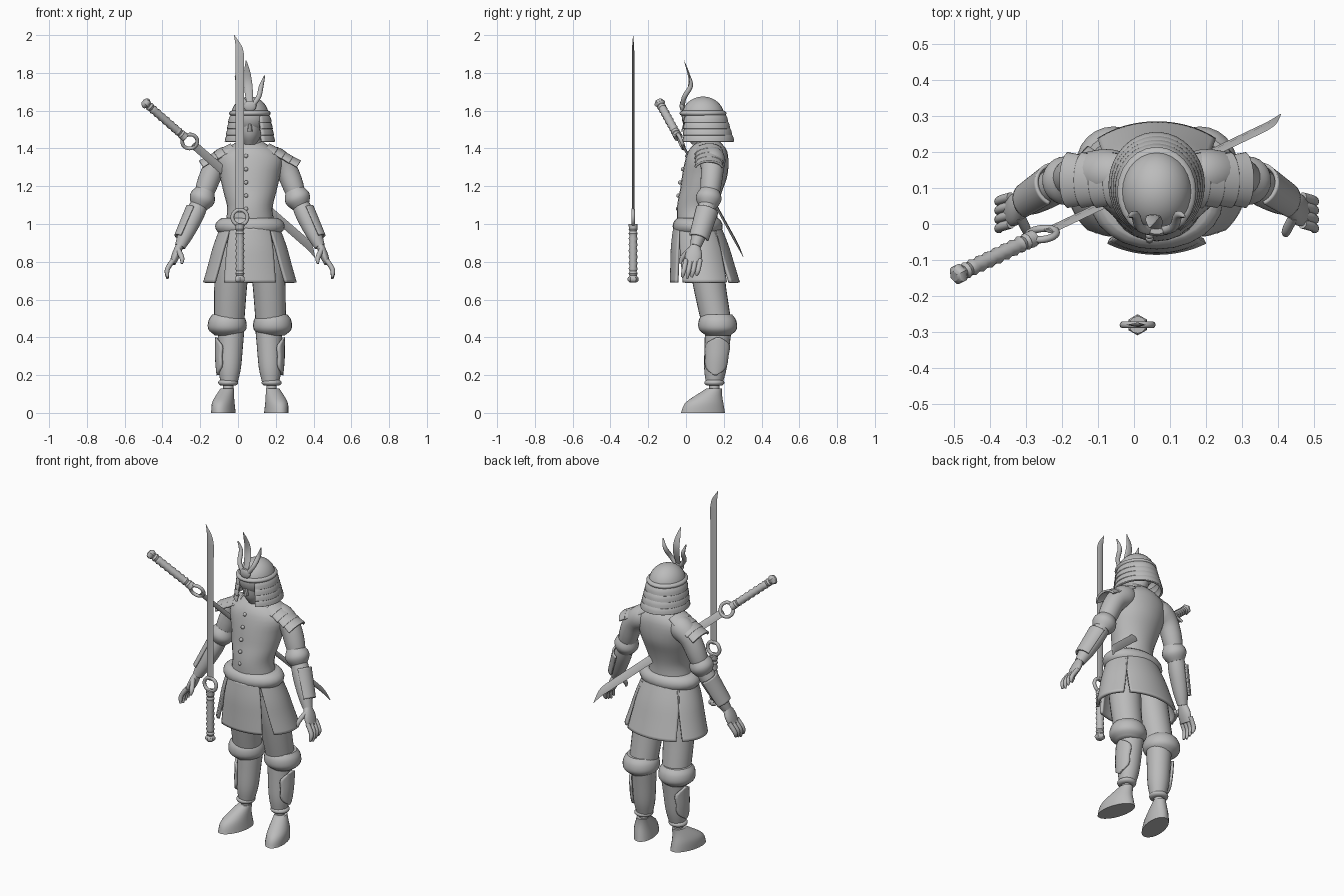
import bpy, bmesh
from math import sin, cos, pi, radians
from mathutils import Vector, Matrix

if "Cube" in bpy.data.objects:
    bpy.data.objects.remove(bpy.data.objects["Cube"])

grey = bpy.data.materials.new("plain_grey")
grey.use_nodes = True
grey.diffuse_color = (.5, .5, .5, 1)
grey.node_tree.nodes["Principled BSDF"].inputs["Base Color"].default_value = grey.diffuse_color

# The figure stands slightly to one side of the upright sword
body_place = Matrix.Translation((.063, 0, 0))


def finish(name, bm, mirror=False, thickness=0, place=body_place):
    bmesh.ops.recalc_face_normals(bm, faces=bm.faces)
    mesh = bpy.data.meshes.new(name)
    bm.to_mesh(mesh)
    bm.free()
    mesh.materials.append(grey)
    part = bpy.data.objects.new(name, mesh)
    bpy.context.collection.objects.link(part)
    part.matrix_world = place
    bpy.ops.object.select_all(action='DESELECT')
    part.select_set(True)
    bpy.context.view_layer.objects.active = part
    bpy.ops.object.shade_smooth_by_angle(angle=radians(40))
    if mirror:
        part.modifiers.new("mirror", 'MIRROR').use_mirror_merge = False
    if thickness:
        shell = part.modifiers.new("thickness", 'SOLIDIFY')
        shell.thickness = thickness
        shell.offset = 0


def sample(values, t):
    """Smooth curve through evenly spaced values, for t from start (0) to end (1)."""
    last = len(values) - 1
    i = min(int(t * last), last - 1)
    f = t * last - i
    before, a, b, after = (values[max(i - 1, 0)], values[i], values[i + 1], values[min(i + 2, last)])
    slope_a, slope_b = (b - before) / 2, (after - a) / 2
    ease = f * f * (3 - 2 * f)
    return a + (b - a) * ease + slope_a * (f * (1 - f) ** 2) - slope_b * (f * f * (1 - f))


def loft(name, spine, widths, depths=(1, 1), steps=12, sides=24, follow=False,
         facing=None, spread=None, yaw=0, **options):
    """Sweep an ellipse along a spine; facing and spread leave it an open shell."""
    bm = bmesh.new()
    spine = [Vector(p) for p in spine]
    rows = []
    for step in range(steps + 1):
        t = step / steps
        centre = sample(spine, t)
        up = Vector((0, 0, 1))
        if follow:
            up = (sample(spine, min(t + .01, 1)) - sample(spine, max(t - .01, 0))).normalized()
            up = -up if up.z < 0 else up
        back = Vector((0, 1, 0))
        back = (back - up * back.dot(up)).normalized()
        side = back.cross(up)
        side, back = side * cos(yaw) + back * sin(yaw), back * cos(yaw) - side * sin(yaw)
        width = sample(widths, t)
        depth = width * sample(depths, t)
        row = []
        for j in range(sides):
            angle = 2 * pi * j / sides
            if spread:
                angle = radians(facing + sample(spread, t) * (2 * j / (sides - 1) - 1))
            row.append(bm.verts.new(centre + side * width * cos(angle) + back * depth * sin(angle)))
        rows.append(row)
    for low, high in zip(rows, rows[1:]):
        for j in range(sides - 1 if spread else sides):
            k = (j + 1) % sides
            bm.faces.new((low[j], low[k], high[k], high[j]))
    if not spread:
        bm.faces.new(rows[0])
        bm.faces.new(rows[-1])
    finish(name, bm, **options)


def limb(name, spine, widths, depths=(1, 1), **options):
    """Mirrored part that follows its spine."""
    loft(name, spine, widths, depths, follow=True, mirror=True, **options)


def band(name, centre, radius, depth, height, bulge, **options):
    """Rounded horizontal roll around a centre."""
    middle, half = Vector(centre), Vector((0, 0, height / 2))
    swell = [radius + bulge * sin(pi * i / 6) for i in range(7)]
    loft(name, (middle - half, middle + half), swell, (depth, depth), **options)


def ellipsoid(name, centre, radii):
    bm = bmesh.new()
    bmesh.ops.create_uvsphere(bm, u_segments=28, v_segments=16, radius=1,
                              matrix=Matrix.LocRotScale(Vector(centre), None, Vector(radii)))
    finish(name, bm)


# Legs and feet
loft("foot", [(.14, .09, 0), (.14, .1, .06), (.12, .15, .13)], (.06, .055, .035), (2, 1.8, 1.2),
     yaw=radians(14), mirror=True)
limb("ankle", [(.115, .15, .1), (.115, .15, .16)], (.027, .027))
band("shin_cuff", (.115, .15, .16), .04, 1, .03, .013, mirror=True)
loft("shin", [(.11, .15, .16), (.1, .17, .43)], (.045, .06, .066, .07), mirror=True)
loft("shin_guard", [(.11, .155, .2), (.1, .17, .4)], (.06, .073, .078), facing=0,
     spread=(4, 50, 52, 52, 4), sides=9, mirror=True, thickness=.014)
loft("knee_puff", [(.12, .17, .41), (.12, .165, .52)], (.065, .1, .1, .08), mirror=True)
loft("trouser_leg", [(.11, .16, .48), (.1, .12, .7), (.08, .09, .93)], (.08, .085, .09, .085), mirror=True)

# Skirt of separate curved panels
for panel, facing, spread, paired in (("front", -90, 38, False), ("back", 90, 46, False), ("side", 0, 43, True)):
    loft("skirt_" + panel, [(0, .06, .98), (0, .1, .69)], (.15, .2, .24), (.8, .74), facing=facing,
         spread=(spread + 4, spread - 4), mirror=paired, thickness=.016)

# Jacket, belt and buttons
loft("jacket", [(0, .07, .9), (0, .06, 1.08), (0, .1, 1.26), (0, .12, 1.44)],
     (.15, .135, .12, .14, .16, .17, .06), (.8, .8, .9, .8, .75, .65, .9), steps=24)
loft("collar", [(0, .11, 1.41), (0, .1, 1.47)], (.066, .054))
band("belt", (0, .062, .988), .15, .72, .085, .034)
for i in range(5):
    ellipsoid("button", (-.02, -.043 + .003 * i * i, 1.08 + .07 * i), (.011, .011, .011))

# Arms with lapped shoulder plates and bracers
limb("sleeve", [(.09, .135, 1.36), (.19, .14, 1.29), (.26, .12, 1.11)], (.06, .07, .06, .055, .04))
limb("sleeve_cuff", [(.235, .125, 1.18), (.27, .115, 1.09)], (.05, .068, .045))
for i in range(4):
    inner = Vector((.075 + .04 * i, .122, 1.385 - .022 * i))
    limb("shoulder_plate", [inner + Vector((.045, 0, -.03)), inner], (.05, .044), (1.5, 1.5),
         facing=0, spread=(75, 75), thickness=.012)
limb("forearm", [(.26, .12, 1.12), (.37, .05, .88)], (.044, .05, .042, .028))
limb("bracer", [(.28, .11, 1.07), (.35, .065, .92)], (.058, .05), facing=10, spread=(75, 75), thickness=.01)
limb("palm", [(.37, .05, .89), (.41, .033, .79)], (.02, .022, .016), (1.2, 2, 2.4))
for i in range(4):
    y = .025 * i
    limb("finger", [(.405, y, .81), (.437, y - .01, .76), (.436, y - .02, .71 + .008 * abs(i - 1))],
         (.013, .013, .012, .006), sides=10)
limb("thumb", [(.38, .02, .865), (.36, -.02, .82), (.36, -.03, .79)], (.014, .013, .006), sides=10)

# Head and helmet
loft("masked_face", [(0, .085, 1.42), (0, .09, 1.6)], (.035, .06, .07, .07), (1.5, 1.4))
loft("nose", [(0, -.012, 1.49), (0, -.005, 1.54)], (.014, .007), sides=8)
ellipsoid("helmet_dome", (0, .09, 1.57), (.1, .113, .105))
band("helmet_brim", (0, .09, 1.586), .097, 1.13, .028, .013)
for i in range(4):
    top, radius = Vector((0, .097 + .004 * i, 1.575 - .034 * i)), .097 + .006 * i
    loft("neck_guard", [top, top - Vector((0, 0, .038))], (radius, radius + .009, radius + .013), (1.12, 1.1),
         facing=90, spread=(151, 151), sides=32, thickness=.012)
band("crest_base", (0, -.02, 1.625), .02, .4, .05, .014)
limb("crest_horn", [(0, -.02, 1.61), (.045, -.01, 1.67), (.06, .025, 1.73), (.078, .02, 1.785)],
     (.012, .013, .012, .003), sides=12)
loft("crest_plume", [(0, -.02, 1.62), (-.01, .02, 1.75), (-.02, -.01, 1.865)], (.012, .022, .018, .002), (.3, .3),
     sides=12, follow=True)


# Ring-guard sword, built upright from its pommel
def sword(label, place):
    def length(part, bottom, top, widths, **options):
        loft(label + part, [(0, 0, bottom), (0, 0, top)], widths, place=place, **options)

    length("_blade", .37, 1.2, (.022, .023), depths=(.3, .3), sides=4)
    loft(label + "_tip", [(0, 0, 1.2), (-.006, 0, 1.25), (-.03, 0, 1.31)], (.023, .017, .001), (.3, .3),
         sides=4, place=place)
    length("_grip", .02, .3, (.019, .024) * 11, steps=21, sides=12)
    length("_pommel", 0, .035, (.016, .028, .028, .018), sides=6, yaw=pi / 6)
    length("_collar", .28, .31, (.022, .024), sides=12)
    bpy.ops.mesh.primitive_torus_add(major_radius=.04, minor_radius=.01, major_segments=32, minor_segments=10)
    ring = bpy.context.object
    ring.name = label + "_ring_guard"
    ring.data.materials.append(grey)
    ring.matrix_world = place @ Matrix.Translation((0, 0, .345)) @ Matrix.Rotation(pi / 2, 4, 'X')
    bpy.ops.object.shade_smooth_by_angle(angle=radians(60))


sword("upright_sword", Matrix.Translation((.01, -.28, .69)))

# The second sword slants across the back with its edge turned up
along = Vector((.93, .445, -.81)).normalized()
flat = Vector((0, -1, -.3))
flat = (flat - along * flat.dot(along)).normalized()
turn = Matrix((flat.cross(along), flat, along)).transposed().to_4x4()
sword("back_sword", Matrix.Translation((-.5, -.145, 1.65)) @ turn)
